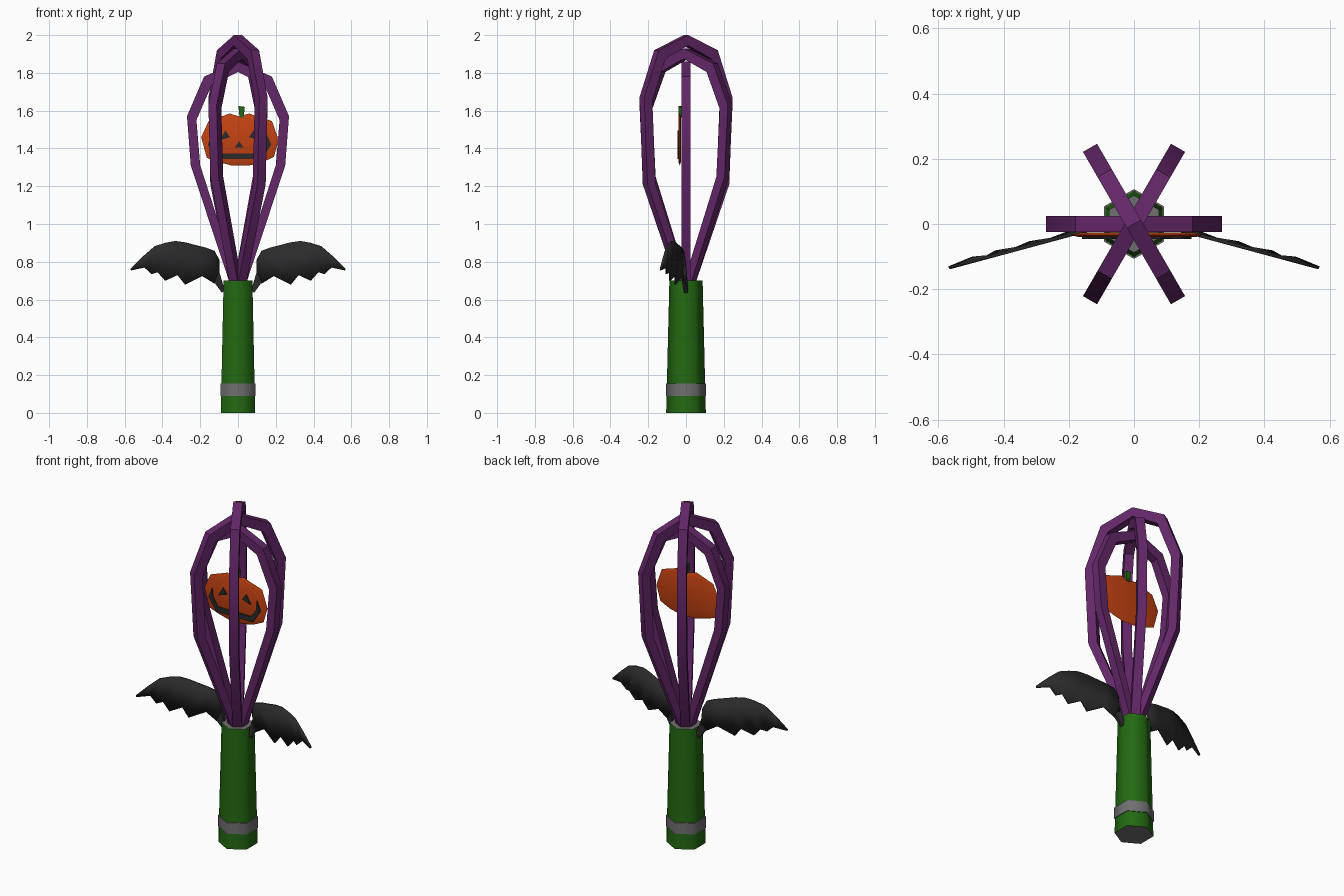
import bpy, bmesh, math
from mathutils import Vector

if "Cube" in bpy.data.objects:
    bpy.data.objects.remove(bpy.data.objects["Cube"])


def material(name, rgb):
    m = bpy.data.materials.new(name)
    m.use_nodes = True
    color = (*rgb, 1)
    m.diffuse_color = color
    bsdf = m.node_tree.nodes["Principled BSDF"]
    bsdf.inputs["Base Color"].default_value = color
    bsdf.inputs["Roughness"].default_value = 0.8
    return m


PURPLE = material("purple", (0.127, 0.02, 0.14))
GREEN = material("green", (0.017, 0.14, 0.006))
GREY = material("grey", (0.16, 0.16, 0.16))
BLACK = material("charcoal", (0.024, 0.024, 0.024))
ORANGE = material("orange", (0.55, 0.055, 0.006))


def build(name, verts, faces, mats, smooth=30):
    bm = bmesh.new()
    vs = [bm.verts.new(v) for v in verts]
    for f in faces:
        bm.faces.new([vs[i] for i in f])
    bmesh.ops.recalc_face_normals(bm, faces=bm.faces)
    mesh = bpy.data.meshes.new(name)
    bm.to_mesh(mesh)
    bm.free()
    for m in mats:
        mesh.materials.append(m)
    ob = bpy.data.objects.new(name, mesh)
    bpy.context.collection.objects.link(ob)
    bpy.ops.object.select_all(action='DESELECT')
    ob.select_set(True)
    bpy.context.view_layer.objects.active = ob
    bpy.ops.object.shade_smooth_by_angle(angle=math.radians(smooth))
    return ob


def loft(name, rings, mats, smooth=30, closed=False):
    """Join equal rings of points; cap the ends or close into a loop."""
    n, k = len(rings[0]), len(rings)
    faces = []
    for i in range(k if closed else k - 1):
        a, b = i * n, (i + 1) % k * n
        faces += [(a + j, a + (j + 1) % n, b + (j + 1) % n, b + j) for j in range(n)]
    if not closed:
        faces += [tuple(range(n)), tuple(range((k - 1) * n, k * n))]
    return build(name, [p for r in rings for p in r], faces, mats, smooth)


def hexagon(r, z):
    return [Vector((r * math.cos(a), r * math.sin(a), z))
            for a in (math.radians(90 + 60 * i) for i in range(6))]


def plate(name, outline, y0, y1, mat):
    return loft(name, [[Vector((x, y, z)) for x, z in outline] for y in (y0, y1)], [mat])


# Six-sided handle with grey end caps and a grey band
handle = loft("handle", [hexagon(0.105, 0), hexagon(0.088, 0.7)], [GREEN, GREY], 65)
for p in handle.data.polygons:
    p.material_index = int(abs(p.normal.z) > 0.9)
loft("handle_band", [hexagon(0.107, 0.09), hexagon(0.107, 0.155)], [GREY], 65)

# Three flat wire loops crossing at the top
OUTER_R = (0.045, 0.25, 0.27, 0.18, 0)
INNER_R = (0, 0.2, 0.22, 0.14, 0)
DROP = (0, 0.0, 0.02, 0.045, 0.055)
HALF_WIDTH = 0.025


def wire_loop(name, angle, heights):
    along = Vector((math.cos(angle), math.sin(angle), 0))
    side = Vector((-along.y, along.x, 0)) * HALF_WIDTH
    up = Vector((0, 0, 1))
    rings = []
    for sign, order in ((1, range(5)), (-1, range(3, -1, -1))):
        for i in order:
            o = along * sign * OUTER_R[i] + up * heights[i]
            n = along * sign * INNER_R[i] + up * (heights[i] - DROP[i])
            rings.append([o - side, o + side, n + side, n - side])
    loft(name, rings, [PURPLE])


wire_loop("low_wire_loop", 0, (0.69, 1.31, 1.57, 1.78, 1.86))
wire_loop("middle_wire_loop", math.radians(60), (0.69, 1.25, 1.63, 1.85, 1.93))
wire_loop("tall_wire_loop", math.radians(120), (0.69, 1.21, 1.67, 1.92, 2.0))

# Flat pumpkin with a bevelled rim
rim = [(-.195, 1.46), (-.155, 1.545), (-.085, 1.57), (-.045, 1.585), (.005, 1.57),
       (.06, 1.585), (.1, 1.57), (.18, 1.545), (.215, 1.445), (.19, 1.355),
       (.125, 1.325), (.06, 1.31), (-.035, 1.31), (-.11, 1.33), (-.165, 1.35)]
CENTRE = (0.01, 1.45)


def pumpkin_ring(scale, y):
    cx, cz = CENTRE
    return [Vector((cx + (x - cx) * scale, y, cz + (z - cz) * scale)) for x, z in rim]


loft("pumpkin", [pumpkin_ring(0.88, -0.04), pumpkin_ring(1, -0.033),
                 pumpkin_ring(0.85, -0.026)], [ORANGE])
plate("pumpkin_stem", [(.008, 1.565), (.002, 1.625), (.036, 1.62), (.03, 1.565)],
      -0.04, -0.024, GREEN)

# Carved face plates
FRONT, BACK = -0.046, -0.039
for name, s in (("right", -1), ("left", 1)):
    eye = [(0.008 + s * x, z) for x, z in ((.05, 1.46), (.075, 1.495), (.105, 1.442))]
    plate(name + "_eye", eye, FRONT, BACK, BLACK)
plate("nose", [(-.018, 1.405), (.006, 1.437), (.03, 1.405)], FRONT, BACK, BLACK)
half_mouth = [(.145, 1.475), (.168, 1.42), (.118, 1.343)]
inner_mouth = [(.108, 1.374), (.14, 1.42)]
mouth = ([(0.008 + x, z) for x, z in half_mouth]
         + [(0.008 - x, z) for x, z in reversed(half_mouth)]
         + [(0.008 - x, z) for x, z in reversed(inner_mouth)]
         + [(0.008 + x, z) for x, z in inner_mouth])
plate("mouth", mouth, FRONT, BACK, BLACK)

# Bat wings: ribs run from the top edge to scalloped tips and valleys
ribs = [((.1, .81), (.1, .72)), ((.125, .858), (.125, .685)), ((.17, .875), (.19, .725)),
        ((.23, .89), (.28, .68)), ((.28, .903), (.32, .73)), ((.33, .91), (.385, .7)),
        ((.385, .9), (.425, .745)), ((.44, .882), (.457, .735)), ((.5, .83), (.495, .77)),
        ((.568, .762), (.566, .755))]
strut = [(.1, .75), (.125, .69), (.085, .635), (.07, .65)]


def wing_point(s, x, z, fold=0.0):
    return Vector((s * x, -0.27 * (x - 0.07) + fold, z))


for name, s in (("right", -1), ("left", 1)):
    verts, faces = [], []
    for i, (top, low) in enumerate(ribs):
        fold = 0.01 if i % 2 == 0 else 0
        verts += [wing_point(s, *top), wing_point(s, *low, fold)]
        if i:
            faces.append((2 * i - 2, 2 * i - 1, 2 * i + 1, 2 * i))
    wing = build(name + "_wing", verts, faces, [BLACK], 10)
    mod = wing.modifiers.new("thickness", 'SOLIDIFY')
    mod.thickness = 0.01
    mod.offset = 0
    shift = Vector((0, 0.012, 0))
    base = [wing_point(s, x, z) for x, z in strut]
    loft(name + "_wing_strut", [[p - shift * 0.5 for p in base], [p + shift for p in base]], [BLACK])
